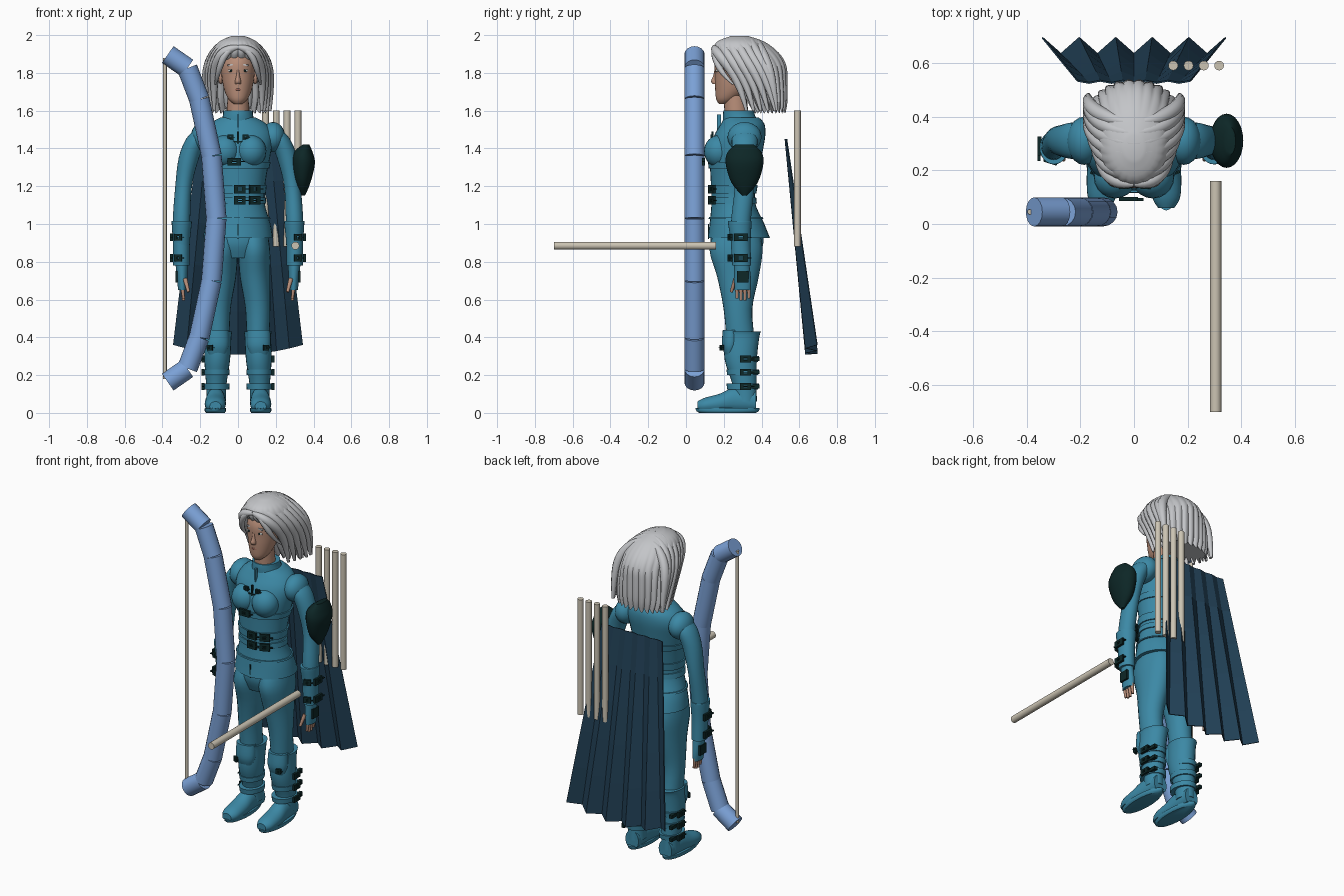
import bpy, bmesh, math
from mathutils import Vector, Matrix

if "Cube" in bpy.data.objects:
    bpy.data.objects.remove(bpy.data.objects["Cube"])


def material(name, red, green, blue):
    mat = bpy.data.materials.new(name)
    mat.use_nodes = True
    mat.diffuse_color = (red, green, blue, 1)
    mat.node_tree.nodes["Principled BSDF"].inputs["Base Color"].default_value = (red, green, blue, 1)
    return mat


teal = material("teal cloth", .045, .25, .38)
silver = material("silver hair", .55, .56, .58)
skin = material("skin", .48, .27, .19)
navy = material("navy cape", .015, .05, .09)
blue = material("blue bow", .2, .36, .68)
ivory = material("ivory wood", .6, .55, .45)
dark = material("dark leather", .004, .02, .02)
rose = material("rose lips", .33, .13, .1)
eye_white = material("eye white", .6, .6, .57)


def finish(name, bm, mat, smooth=True):
    """Turn a bmesh into a named, coloured object."""
    bmesh.ops.recalc_face_normals(bm, faces=bm.faces)
    mesh = bpy.data.meshes.new(name)
    bm.to_mesh(mesh)
    bm.free()
    mesh.materials.append(mat)
    obj = bpy.data.objects.new(name, mesh)
    bpy.context.collection.objects.link(obj)
    if smooth:
        bpy.ops.object.select_all(action='DESELECT')
        obj.select_set(True)
        bpy.context.view_layer.objects.active = obj
        bpy.ops.object.shade_smooth_by_angle(angle=math.radians(40))
    return obj


def spline(rings, steps=4):
    """Smoothly fill in rings between the given ones."""
    out = []
    last = len(rings) - 1
    for i in range(last):
        a, b, c, d = (rings[max(0, min(last, i + k))] for k in (-1, 0, 1, 2))
        for s in range(steps):
            t = s / steps
            out.append([q + t * (r - p + t * (2*p - 5*q + 4*r - u + t * (3*(q - r) + u - p))) / 2
                        for p, q, r, u in zip(a, b, c, d)])
    return out + [list(rings[-1])]


def loft(name, rings, mat, side=1, axis='z', sides=24, ripple=0, floor=None):
    """Skin ellipses; each ring is (position on axis, centre, centre, radius, radius)."""
    bm = bmesh.new()
    loops = []
    filled = spline(rings)
    for i, (along, ca, cb, ra, rb) in enumerate(filled):
        loop = []
        low = 1 - i / len(filled)
        for k in range(sides):
            a = math.tau * k / sides
            wave = abs(math.sin(a * 12)) * low * ripple
            u = ca + ra * (1 + wave) * math.cos(a)
            v = cb + rb * (1 + wave) * math.sin(a)
            co = Vector((u, v, along - wave * low / 4)) if axis == 'z' else Vector((u, along, v))
            co.x *= side
            if floor is not None:
                co.z = max(floor, co.z)
            loop.append(bm.verts.new(co))
        loops.append(loop)
    for lower, upper in zip(loops, loops[1:]):
        for k in range(sides):
            j = (k + 1) % sides
            bm.faces.new((lower[k], lower[j], upper[j], upper[k]))
    bm.faces.new(loops[0])
    bm.faces.new(loops[-1])
    return finish(name, bm, mat)


def ball(name, loc, radii, mat):
    bm = bmesh.new()
    bmesh.ops.create_uvsphere(bm, u_segments=20, v_segments=12, radius=1,
                              matrix=Matrix.Translation(loc) @ Matrix.Diagonal((*radii, 1)))
    return finish(name, bm, mat)


def box(name, loc, size, mat, tilt=0):
    bm = bmesh.new()
    bmesh.ops.create_cube(bm, size=1, matrix=Matrix.Translation(loc)
                          @ Matrix.Rotation(tilt, 4, 'Y') @ Matrix.Diagonal((*size, 1)))
    return finish(name, bm, mat, False)


def rod(name, start, end, radius, mat, tip=None):
    start, end = Vector(start), Vector(end)
    bm = bmesh.new()
    turn = (end - start).to_track_quat('Z', 'Y').to_matrix().to_4x4()
    bmesh.ops.create_cone(bm, cap_ends=True, segments=16, radius1=radius, radius2=tip or radius,
                          depth=(end - start).length,
                          matrix=Matrix.Translation((start + end) / 2) @ turn)
    return finish(name, bm, mat)


def lock(name, points, width):
    """A tapered strand of hair."""
    curve = bpy.data.curves.new(name, 'CURVE')
    curve.dimensions = '3D'
    curve.bevel_depth, curve.bevel_resolution, curve.use_fill_caps = width, 2, True
    strand = curve.splines.new('NURBS')
    strand.points.add(len(points) - 1)
    for i, (p, co) in enumerate(zip(strand.points, points)):
        p.co = (*co, 1)
        p.radius = math.sin(math.pi * (i + .6) / len(points))
    strand.use_endpoint_u, strand.order_u, strand.resolution_u = True, 4, 5
    curve.materials.append(silver)
    bpy.context.collection.objects.link(bpy.data.objects.new(name, curve))


def buckle(name, loc, width, height, yaw=0):
    """A rectangular frame with a prong, facing the front before it is turned."""
    bm = bmesh.new()
    bmesh.ops.create_grid(bm, x_segments=3, y_segments=3, size=.5)
    centre = min(bm.faces, key=lambda f: f.calc_center_median().length)
    bmesh.ops.delete(bm, geom=[centre], context='FACES_ONLY')
    rim = bmesh.ops.extrude_face_region(bm, geom=bm.faces[:])
    bmesh.ops.translate(bm, verts=[v for v in rim["geom"] if isinstance(v, bmesh.types.BMVert)], vec=(0, 0, 1))
    bmesh.ops.create_cube(bm, size=1, matrix=Matrix.Translation((.3, 0, .6)) @ Matrix.Diagonal((1, .12, .8, 1)))
    bm.transform(Matrix.Translation(loc) @ Matrix.Rotation(yaw, 4, 'Z')
                 @ Matrix.Rotation(math.pi / 2, 4, 'X') @ Matrix.Diagonal((width, height, .014, 1)))
    finish(name, bm, dark, False)


# Torso with flared tunic hem
torso = [(.925, 0, .28, .185, .165), (1, 0, .27, .172, .145), (1.12, 0, .25, .14, .115),
         (1.25, 0, .255, .15, .125), (1.38, 0, .265, .175, .14), (1.47, 0, .285, .185, .135),
         (1.53, 0, .3, .15, .115), (1.565, 0, .295, .09, .09)]
loft("tunic", torso, teal, sides=32)
loft("hips", [(.82, 0, .27, .13, .11), (.9, 0, .27, .165, .14), (1, 0, .27, .15, .13)], teal)
loft("collar", [(1.54, 0, .29, .09, .095), (1.575, 0, .28, .08, .085), (1.6, 0, .28, .078, .082)], teal)
loft("neck", [(1.55, 0, .27, .062, .065), (1.68, 0, .26, .055, .06)], skin)

# Belts follow the tunic outline
filled = spline(torso, 12)
for name, z, half in (("chest_strap", 1.31, .018), ("upper_belt", 1.185, .02),
                      ("lower_belt", 1.125, .02), ("tunic_seam", 1.03, .008)):
    near = [min(filled, key=lambda r: abs(r[0] - h)) for h in (z - half, z + half)]
    loft(name, [(r[0], r[1], r[2], r[3] + .008, r[4] + .008) for r in near], teal, sides=32)
for z in (1.185, 1.125):
    buckle("belt_buckle", (.01, .13, z), .06, .045)
    buckle("belt_end_buckle", (.085, .145, z), .06, .045, .4)
buckle("chest_buckle", (-.02, .1, 1.33), .07, .04)
for x in (-.04, .04):
    for z in (1.41, 1.46):
        buckle("collar_clasp", (x, .145, z), .03, .025)
box("clasp_bar", (0, .14, 1.435), (.13, .012, .008), dark)
box("clasp_spine", (0, .14, 1.44), (.008, .012, .1), dark)
box("tunic_placket", (0, .175, 1.53), (.012, .02, .1), teal)
box("hem_split", (0, .12, .96), (.006, .006, .08), dark)

# Limbs, built for both sides
for side, label in ((1, "left"), (-1, "right")):
    out = side * math.pi / 2
    ball(label + "_chest", (side * .07, .175, 1.385), (.08, .08, .085), teal)
    ball(label + "_shoulder_cap", (side * .185, .31, 1.46), (.065, .09, .08), teal)
    loft(label + "_sleeve", [(.8, .3, .29, .042, .048), (1, .3, .29, .046, .052), (1.2, .288, .31, .044, .052),
                             (1.35, .26, .31, .054, .06), (1.45, .22, .31, .055, .068),
                             (1.5, .19, .31, .035, .045)], teal, side)
    loft(label + "_bracer", [(.78, .3, .295, .043, .05), (.9, .3, .29, .045, .052),
                             (1, .298, .285, .053, .062), (1.015, .298, .285, .053, .062)], teal, side)
    loft(label + "_glove", [(.65, .295, .3, .022, .042), (.7, .295, .3, .027, .045),
                            (.79, .298, .295, .033, .04)], teal, side)
    box(label + "_glove_plate", (side * .325, .3, .72), (.012, .06, .06), dark)
    for k in range(4):
        y = .27 + k * .021
        rod(label + "_finger", (side * .295, y, .67), (side * .288, y, .59 + abs(k - 1.5) * .01), .011, skin, .007)
    rod(label + "_thumb", (side * .28, .262, .71), (side * .262, .24, .64), .012, skin, .008)
    for z in (.93, .82):
        buckle(label + "_bracer_buckle", (side * .345, .29, z), .07, .04, out)
        buckle(label + "_bracer_clasp", (side * .315, .24, z), .04, .035, side * .3)

    loft(label + "_trouser_leg", [(.38, .105, .29, .06, .075), (.55, .105, .275, .066, .076),
                                  (.72, .09, .275, .08, .11), (.86, .085, .265, .085, .14),
                                  (.96, .075, .27, .08, .12)], teal, side)
    loft(label + "_boot", [(.06, .115, .315, .052, .06), (.15, .115, .31, .054, .064), (.28, .11, .29, .068, .085),
                           (.4, .105, .295, .07, .093), (.43, .105, .297, .074, .1)], teal, side)
    loft(label + "_boot_foot", [(.06, .12, .035, .03, .025), (.1, .12, .04, .052, .04), (.18, .12, .05, .056, .052),
                                (.26, .118, .065, .05, .07), (.37, .115, .06, .045, .06)],
         teal, side, 'y', floor=.02)
    loft(label + "_sole", [(0, .12, .22, .05, .15), (.01, .12, .22, .056, .165), (.025, .12, .22, .056, .17)], teal, side)
    loft(label + "_knee_plate", [(.31, .11, .23, .045, .025), (.36, .11, .235, .062, .045),
                                 (.44, .11, .24, .06, .045)], teal, side)
    for z in (.14, .215, .285):
        loft(label + "_boot_strap", [(z - .015, .112, .3, .066, .082), (z + .015, .112, .3, .068, .086)], teal, side)
        buckle(label + "_boot_buckle", (side * .178, .315, z), .06, .035, out)
        box(label + "_strap_end", (side * .165, .365, z), (.02, .05, .02), dark)
    buckle(label + "_knee_buckle", (side * .145, .195, .345), .03, .03, side * .4)

    # Ears, eyes and brows
    ball(label + "_ear", (side * .092, .285, 1.78), (.013, .024, .04), skin)
    ball(label + "_eye", (side * .036, .166, 1.812), (.017, .008, .008), eye_white)
    ball(label + "_iris", (side * .036, .16, 1.812), (.006, .004, .007), dark)
    box(label + "_brow", (side * .038, .163, 1.842), (.036, .01, .008), silver, side * .15)

# Head and face
loft("head", [(1.635, 0, .2, .022, .025), (1.66, 0, .215, .05, .055), (1.71, 0, .24, .073, .085),
              (1.78, 0, .25, .086, .097), (1.86, 0, .26, .089, .105), (1.94, 0, .28, .06, .08)], skin, sides=32)
loft("nose", [(1.742, 0, .158, .016, .018), (1.757, 0, .155, .016, .022), (1.785, 0, .16, .01, .016),
              (1.83, 0, .163, .007, .01)], skin)
ball("lips", (0, .165, 1.712), (.022, .012, .008), rose)

# Hair: grooved bob with locks swept from the parting
loft("hair", [(1.61, 0, .445, .135, .075), (1.67, 0, .43, .152, .1), (1.78, 0, .405, .152, .125),
              (1.85, 0, .365, .145, .158), (1.91, 0, .318, .136, .168), (1.965, 0, .29, .1, .125),
              (1.995, 0, .285, .035, .045)], silver, sides=144, ripple=.1)
for side in (1, -1):
    for k in range(7):
        y = .15 + k * .038
        top = 1.985 - 2.5 * (y - .29) ** 2
        reach = .115 + min(k, 3) * .015
        lock("hair_lock", [(0, y, top), (side * .06, y, top - .01), (side * reach, y + .04, 1.88),
                           (side * (reach + .015), min(.46, y + .13), 1.77),
                           (side * (reach + .01), min(.48, y + .17), 1.6)], .032)
    lock("fringe", [(0, .17, 1.945), (side * .04, .145, 1.93), (side * .085, .15, 1.885),
                    (side * .105, .185, 1.8), (side * .12, .25, 1.74)], .02)

# Arm guard on the left arm
loft("arm_guard", [(1.15, .345, .31, .01, .012), (1.22, .342, .31, .042, .07), (1.32, .345, .31, .062, .1),
                   (1.38, .345, .31, .05, .09), (1.42, .36, .31, .018, .05)], dark)

# Pleated cape
bm = bmesh.new()
rows, columns = 6, 11
grid = []
for r in range(rows):
    t = r / (rows - 1)
    grid.append([])
    for c in range(columns):
        s = 2 * c / (columns - 1) - 1
        fold = (.004 + .026 * t) * (1 if c % 2 == 0 else -1)
        grid[r].append(bm.verts.new((s * (.21 + .13 * t), .532 + .135 * t + fold, 1.45 - t * (1.14 - .05 * s * s))))
for r in range(rows - 1):
    for c in range(columns - 1):
        bm.faces.new((grid[r][c], grid[r][c + 1], grid[r + 1][c + 1], grid[r + 1][c]))
cape = finish("cape", bm, navy, False)
cape.modifiers.new("thickness", 'SOLIDIFY').thickness = .006

# Bow limbs, mirrored about the grip, and string
half = [(-.115, 1.03), (-.14, 1.36), (-.205, 1.66), (-.268, 1.825), (-.372, 1.897)]
for (xa, za), (xb, zb) in zip(half, half[1:]):
    for flip in (False, True):
        ends = [(x, .045, 2.06 - z if flip else z) for x, z in ((xa, za), (xb, zb))]
        rod("bow_limb", ends[0], ends[1], .054, blue)
rod("bow_string", (-.387, .045, .18), (-.387, .045, 1.88), .01, ivory)

# Arrows on the back and one in front
for k in range(4):
    x = .146 + k * .057
    rod("back_arrow", (x, .59, .88), (x, .59, 1.6), .018, ivory)
rod("held_arrow", (.304, -.7, .885), (.304, .16, .885), .021, ivory)
